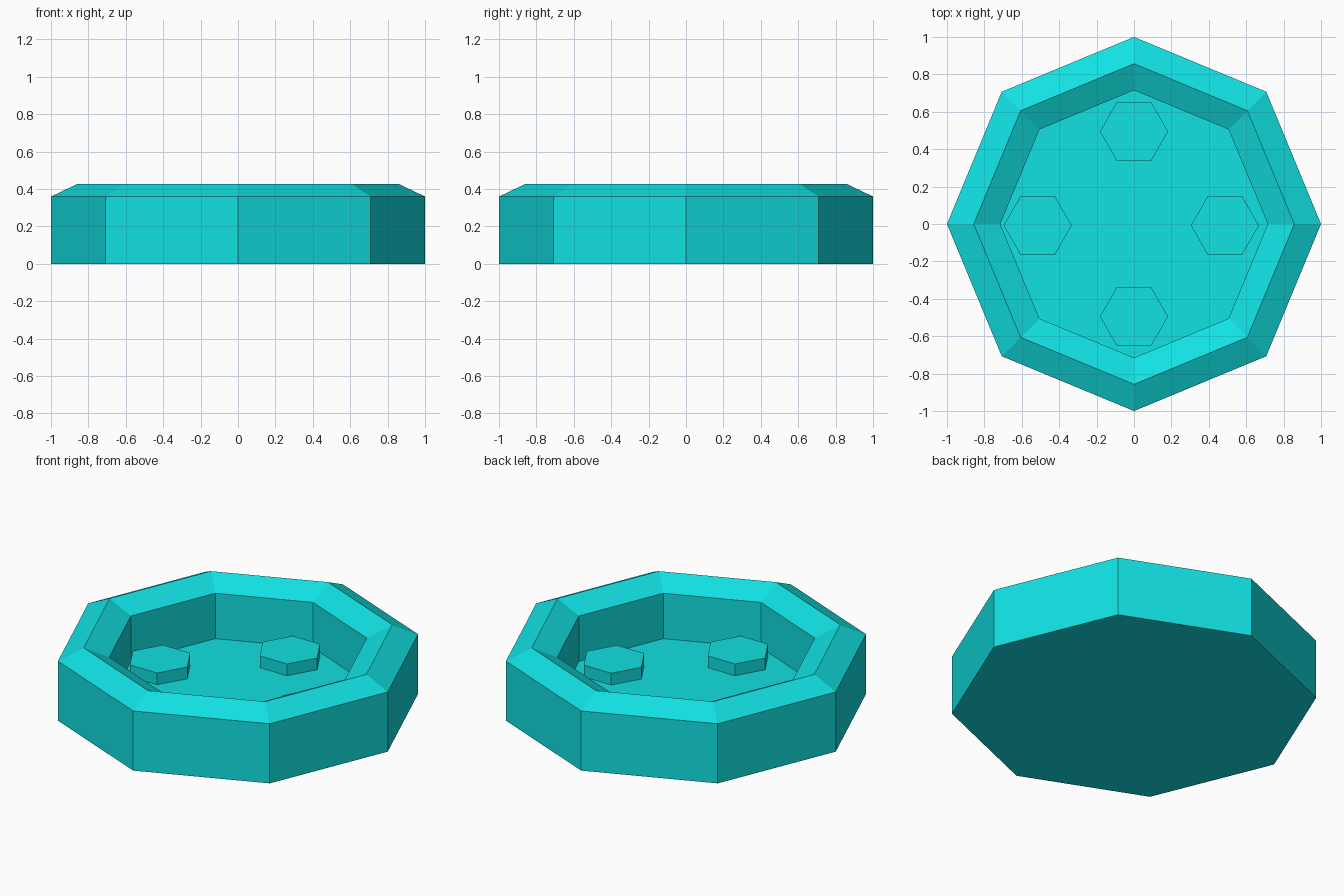
import bpy
import bmesh
from math import cos, sin, tau

cube = bpy.data.objects.get("Cube")
if cube:
    bpy.data.objects.remove(cube, do_unlink=True)

# One flat colour for everything
teal = bpy.data.materials.new("turquoise")
teal.use_nodes = True
colour = (0.0056, 0.75, 0.76, 1.0)
teal.diffuse_color = colour
teal.node_tree.nodes["Principled BSDF"].inputs["Base Color"].default_value = colour


def lathe(name, profile, sides, centre=(0, 0)):
    """Loft flat-sided rings through (radius, height) points and cap both ends."""
    bm = bmesh.new()
    rings = []
    for r, z in profile:
        rings.append([bm.verts.new((centre[0] + r * cos(tau * i / sides),
                                    centre[1] + r * sin(tau * i / sides), z))
                      for i in range(sides)])
    for low, high in zip(rings, rings[1:]):
        for i in range(sides):
            j = (i + 1) % sides
            bm.faces.new((low[i], low[j], high[j], high[i]))
    bm.faces.new(rings[0][::-1])
    bm.faces.new(rings[-1])
    bmesh.ops.recalc_face_normals(bm, faces=bm.faces)
    mesh = bpy.data.meshes.new(name)
    bm.to_mesh(mesh)
    bm.free()
    mesh.materials.append(teal)
    obj = bpy.data.objects.new(name, mesh)
    bpy.context.collection.objects.link(obj)
    return obj


# Octagonal tray: outer wall, ridged rim, inner wall and floor
floor_z = 0.086
lathe("tray", [(1, 0), (1, 0.36), (0.857, 0.428), (0.715, 0.36), (0.715, floor_z)], 8)

# Four hexagonal studs standing on the floor
studs = {"left": (0.486, -0.008), "right": (-0.515, -0.008),
         "back": (0, 0.495), "front": (0, -0.495)}
for side, centre in studs.items():
    lathe(side + "_stud", [(0.182, floor_z - 0.02), (0.182, floor_z + 0.071)], 6, centre)
